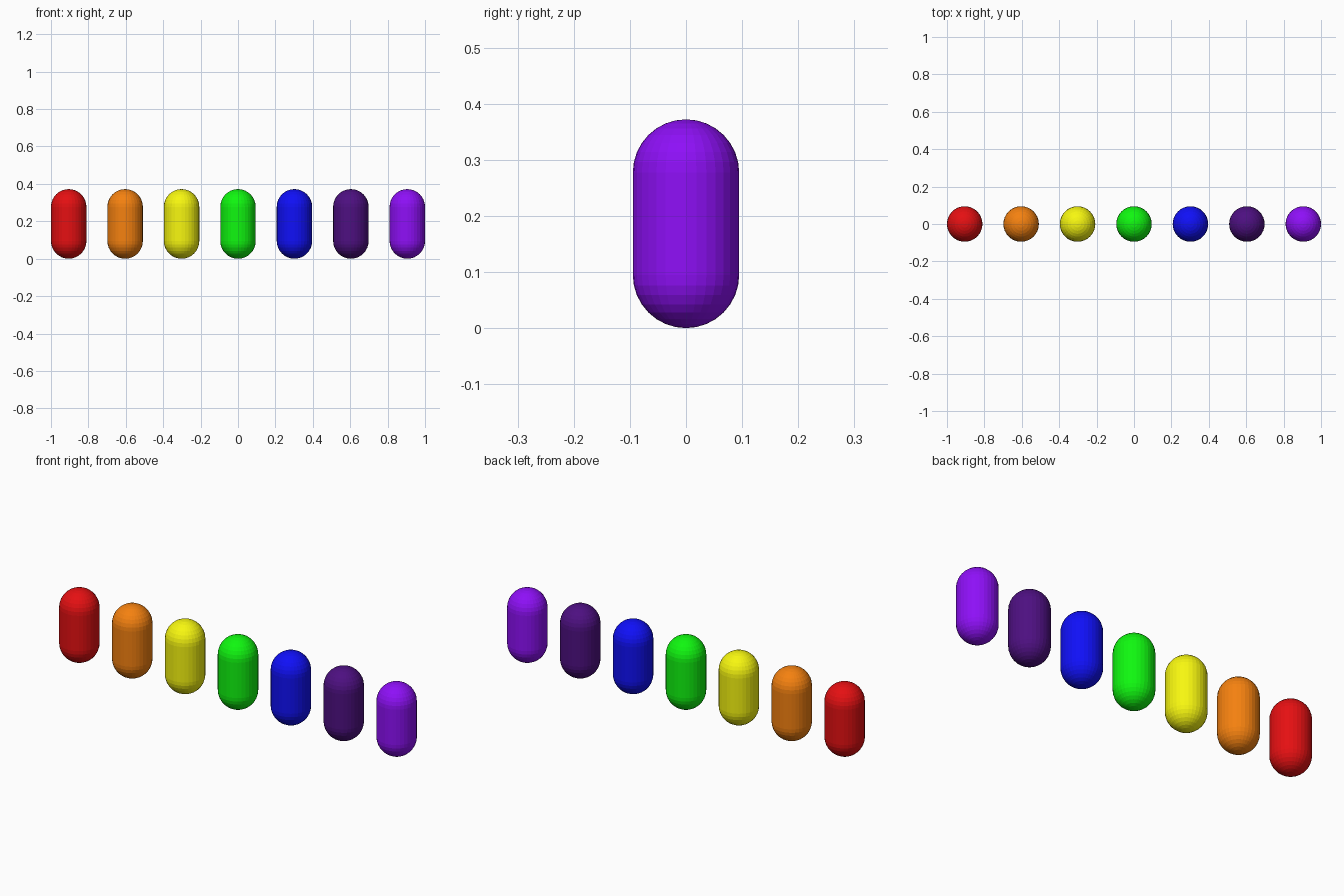
import bpy, bmesh

if "Cube" in bpy.data.objects:
    bpy.data.objects.remove(bpy.data.objects["Cube"])

R, HEIGHT, SPACING = 0.0948, 0.372, 0.30173
SEGMENTS, CAP_RINGS = 32, 8

COLOURS = [
    ("red", (0.78, 0.005, 0.006)),
    ("orange", (0.91, 0.22, 0.005)),
    ("yellow", (0.93, 0.93, 0.005)),
    ("green", (0.005, 0.93, 0.005)),
    ("blue", (0.005, 0.005, 0.93)),
    ("indigo", (0.075, 0.005, 0.22)),
    ("violet", (0.27, 0.005, 0.93)),
]


def capsule(name, x, colour):
    # A sphere split at its equator, with its halves moved apart to form the tube
    bm = bmesh.new()
    bmesh.ops.create_uvsphere(bm, u_segments=SEGMENTS, v_segments=2 * CAP_RINGS, radius=R)
    equator = [e for e in bm.edges if all(abs(v.co.z) < 1e-5 for v in e.verts)]
    bmesh.ops.split_edges(bm, edges=equator)
    upper = {v for f in bm.faces if f.calc_center_median().z > 0 for v in f.verts}
    for v in bm.verts:
        v.co.z += HEIGHT - R if v in upper else R
    rims = [e for e in bm.edges if e.is_boundary]
    bmesh.ops.bridge_loops(bm, edges=rims)
    bmesh.ops.recalc_face_normals(bm, faces=bm.faces)

    mesh = bpy.data.meshes.new(name)
    bm.to_mesh(mesh)
    bm.free()
    mat = bpy.data.materials.new(name)
    mat.diffuse_color = (*colour, 1)
    mat.use_nodes = True
    mat.node_tree.nodes["Principled BSDF"].inputs["Base Color"].default_value = mat.diffuse_color
    mesh.materials.append(mat)
    obj = bpy.data.objects.new(name, mesh)
    obj.location.x = x
    bpy.context.collection.objects.link(obj)


# Row of rainbow capsules from left to right
for i, (label, colour) in enumerate(COLOURS):
    capsule(label + "_capsule", (i - 3) * SPACING, colour)
